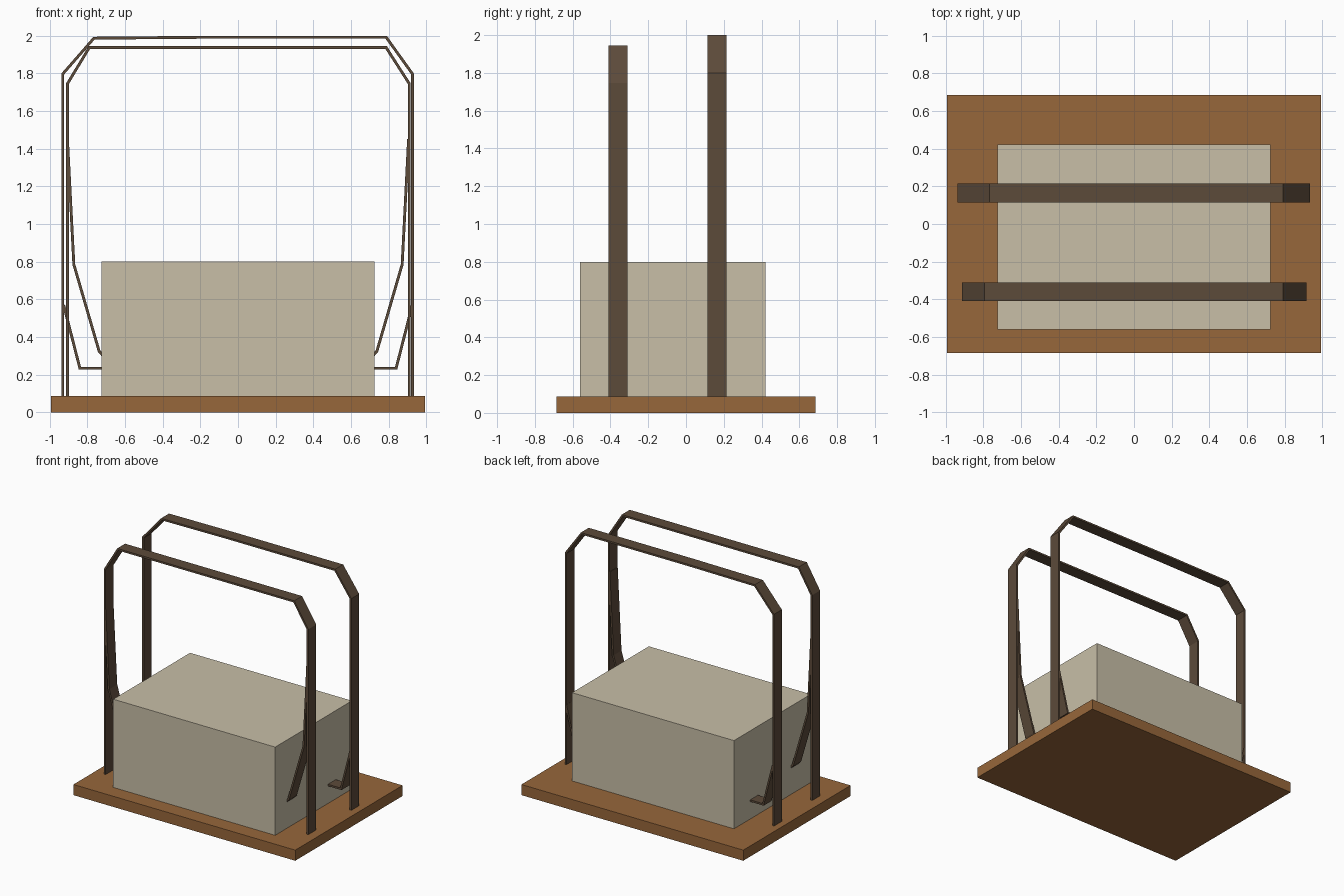
import bpy
import bmesh

cube = bpy.data.objects.get("Cube")
if cube:
    bpy.data.objects.remove(cube, do_unlink=True)


def material(name, rgb):
    mat = bpy.data.materials.new(name)
    mat.use_nodes = True
    color = (*rgb, 1.0)
    mat.diffuse_color = color
    mat.node_tree.nodes["Principled BSDF"].inputs["Base Color"].default_value = color
    return mat


wood = material("warm wood", (0.31, 0.135, 0.043))
card = material("pale card", (0.58, 0.52, 0.39))
leather = material("dark strap", (0.107, 0.069, 0.042))


def add_object(name, bm, mat):
    mesh = bpy.data.meshes.new(name)
    bm.to_mesh(mesh)
    bm.free()
    mesh.materials.append(mat)
    obj = bpy.data.objects.new(name, mesh)
    bpy.context.collection.objects.link(obj)
    return obj


def block(name, low, high, mat):
    bm = bmesh.new()
    bmesh.ops.create_cube(bm, size=1)
    for v in bm.verts:
        v.co = [a + (c + 0.5) * (b - a) for a, b, c in zip(low, high, v.co)]
    return add_object(name, bm, mat)


def strap(name, path, y_front, width=0.1):
    """Flat band following an x-z path, with a thin even thickness."""
    bm = bmesh.new()
    rows = [[bm.verts.new((x, y, z)) for y in (y_front, y_front + width)]
            for x, z in path]
    for (a, b), (c, d) in zip(rows, rows[1:]):
        bm.faces.new((a, b, d, c))
    obj = add_object(name, bm, leather)
    mod = obj.modifiers.new("thickness", "SOLIDIFY")
    mod.thickness = 0.015
    mod.offset = 0
    mod.use_even_offset = True
    return obj


# Base board and the box standing on it
BASE_TOP = 0.086
block("base_board", (-0.993, -0.686, 0), (0.993, 0.686, BASE_TOP), wood)
block("box", (-0.725, -0.56, BASE_TOP), (0.725, 0.422, 0.8), card)

# Front strap: tall arch over the box
FRONT_Y, BACK_Y = -0.41, 0.115
strap("front_strap_arch", [
    (-0.906, BASE_TOP), (-0.906, 1.745), (-0.79, 1.937), (-0.54, 1.937),
    (0.787, 1.937), (0.91, 1.745), (0.91, BASE_TOP)], FRONT_Y)

# Rear strap: slightly larger arch
strap("rear_strap_arch", [
    (-0.931, BASE_TOP), (-0.931, 1.797), (-0.765, 1.987), (-0.16, 1.992),
    (0.787, 1.992), (0.927, 1.797), (0.927, BASE_TOP)], BACK_Y)


# Inner bands that leave the uprights and run through the box
def mirrored(half):
    return half + [(-x, z) for x, z in reversed(half)]


strap("front_strap_inner_band", mirrored(
    [(-0.906, 1.45), (-0.872, 0.785), (-0.738, 0.325), (-0.66, 0.235)]), FRONT_Y)
strap("rear_strap_inner_band", mirrored(
    [(-0.926, 0.57), (-0.84, 0.234)]), BACK_Y)
